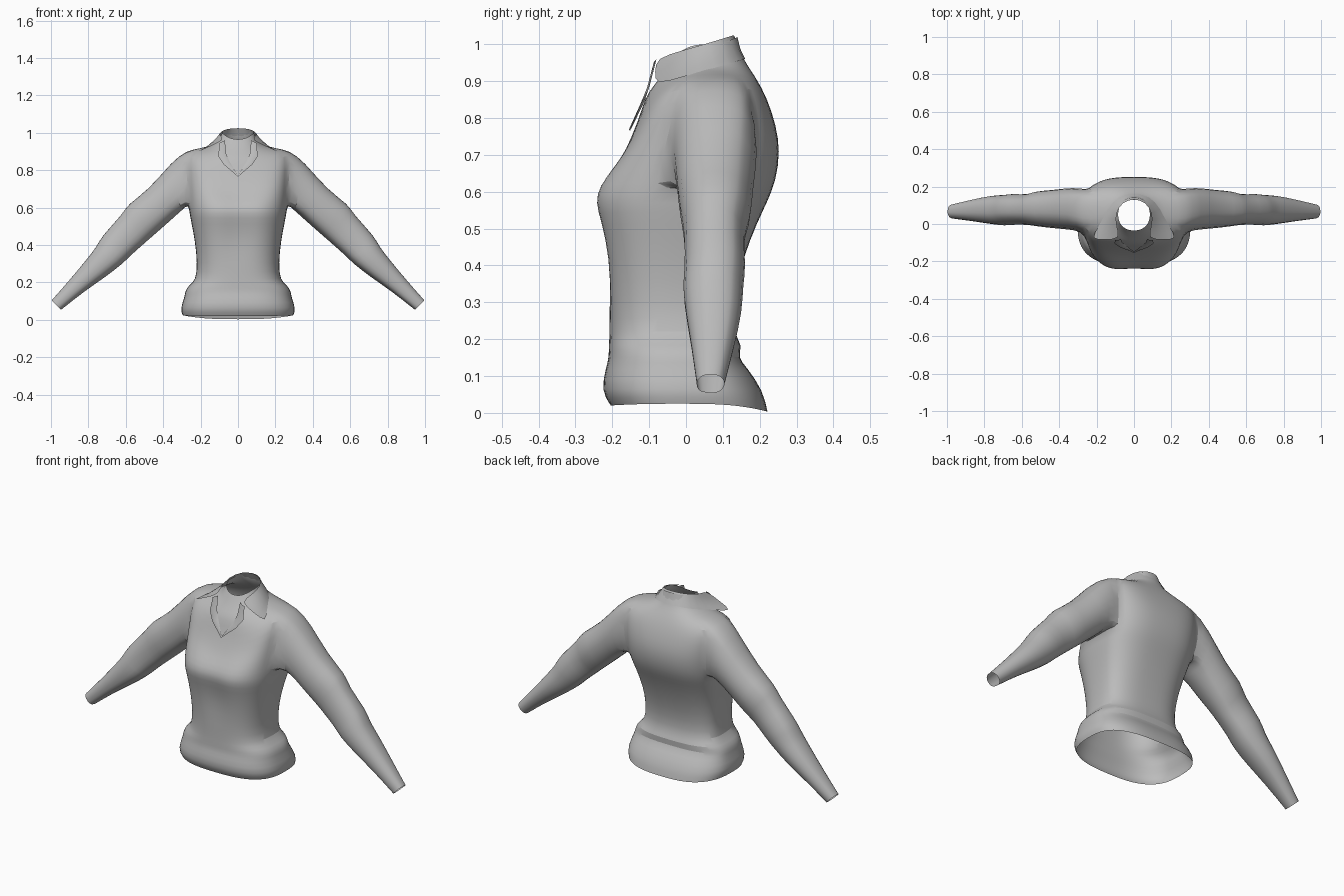
import bpy
import bmesh
from math import sin, cos, atan2, radians, exp
from mathutils import Vector

cube = bpy.data.objects.get("Cube")
if cube:
    bpy.data.objects.remove(cube, do_unlink=True)

fabric = bpy.data.materials.new("grey fabric")
fabric.use_nodes = True
GREY = (0.5, 0.5, 0.5, 1)
fabric.diffuse_color = GREY
fabric.node_tree.nodes["Principled BSDF"].inputs["Base Color"].default_value = GREY


def finish(name, bm, levels):
    """Turn a half mesh into a mirrored, smoothly shaded object."""
    bmesh.ops.recalc_face_normals(bm, faces=bm.faces)
    mesh = bpy.data.meshes.new(name)
    bm.to_mesh(mesh)
    bm.free()
    mesh.materials.append(fabric)
    obj = bpy.data.objects.new(name, mesh)
    bpy.context.collection.objects.link(obj)
    mirror = obj.modifiers.new("mirror", "MIRROR")
    mirror.use_clip = True
    if levels:
        subdivide = obj.modifiers.new("subdivide", "SUBSURF")
        subdivide.levels = subdivide.render_levels = levels
    bpy.ops.object.select_all(action="DESELECT")
    obj.select_set(True)
    bpy.context.view_layer.objects.active = obj
    bpy.ops.object.shade_smooth_by_angle(angle=radians(50))
    return obj


def strip(bm, lower, upper, skip=()):
    """Join two open rows of vertices with quads."""
    for i in range(len(lower) - 1):
        if i not in skip:
            bm.faces.new((lower[i], lower[i + 1], upper[i + 1], upper[i]))


# Level torso rows: height, half width, front y, side y, back y
trunk = [
    (.06, .31, -.232, 0, .21),
    (.125, .285, -.217, 0, .165),
    (.15, .285, -.21, 0, .14),
    (.185, .265, -.21, 0, .155),
    (.21, .226, -.208, 0, .13),
    (.3, .218, -.208, 0, .125),
    (.42, .23, -.22, 0, .155),
    (.52, .25, -.242, .02, .195),
    (.57, .26, -.258, .03, .22),
]
# Sloping rows: half width, then (y, z) at the front, side and back
hem = (.297, (-.205, .02), (0, .025), (.222, .003))
yoke = [
    (.265, (-.248, .615), (.05, .62), (.245, .63)),
    (.275, (-.205, .665), (.07, .72), (.256, .71)),
    (.28, (-.165, .71), (.08, .82), (.245, .78)),
    (.278, (-.13, .79), (.08, .905), (.22, .855)),
    (.2, (-.112, .855), (.07, .918), (.19, .91)),
    (.13, (-.09, .885), (.06, .935), (.165, .945)),
    (.1, (-.062, .92), (.055, .965), (.15, .975)),
    (.085, (-.035, .965), (.05, 1), (.14, 1.02)),
]
rows = [hem]
rows += [(w, (f, z), (s, z), (b, z)) for z, w, f, s, b in trunk]
rows += yoke
PIT = 1 + len(trunk)          # row at the armpit
TOP = PIT + 3                 # row at the shoulder
FRONT, BACK = 7, 12           # columns on either side of the armhole
STEPS = 18

# Torso: half rings from centre front to centre back
bm = bmesh.new()
grid = []
for r, (width, front, side, back) in enumerate(rows):
    power = .72 if r <= TOP else .9
    ring = []
    for i in range(STEPS + 1):
        t = radians(-90 + 180 * i / STEPS)
        x = width * max(0, cos(t)) ** power
        if i in (0, STEPS):
            x = 0
        end = front if t < 0 else back
        y = side[0] + (end[0] - side[0]) * abs(sin(t)) ** power
        z = side[1] + (end[1] - side[1]) * sin(t) ** 2
        # Shallow hollow between the two sides of the bust
        if t < 0 and PIT - 3 <= r <= PIT + 1:
            y += .018 * exp(-(x / .08) ** 2)
        ring.append(bm.verts.new((x, y, z)))
    grid.append(ring)
for r in range(len(grid) - 1):
    opening = range(FRONT, BACK) if PIT <= r < TOP else ()
    strip(bm, grid[r], grid[r + 1], opening)

# Armhole loop, whose angles drive every sleeve ring
loop = [grid[PIT][i] for i in range(FRONT, BACK)]
loop += [grid[r][BACK] for r in range(PIT, TOP)]
loop += [grid[TOP][i] for i in range(BACK, FRONT, -1)]
loop += [grid[r][FRONT] for r in range(TOP, PIT, -1)]
ys = [v.co.y for v in loop]
zs = [v.co.z for v in loop]
mid_y, half_y = (max(ys) + min(ys)) / 2, (max(ys) - min(ys)) / 2
mid_z, half_z = (max(zs) + min(zs)) / 2, (max(zs) - min(zs)) / 2
angles = [atan2((v.co.z - mid_z) / half_z, (v.co.y - mid_y) / half_y)
          for v in loop]

# Sleeve rings: upper (x, z), lower (x, z), front y, back y
sleeve = [
    ((.35, .855), (.295, .585), -.045, .205),
    ((.48, .695), (.385, .505), -.035, .187),
    ((.595, .618), (.465, .435), -.022, .182),
    ((.615, .57), (.5, .405), -.014, .16),
    ((.735, .445), (.58, .335), -.012, .168),
    ((.755, .395), (.61, .302), -.02, .16),
    ((.81, .325), (.71, .225), -.01, .158),
    ((.9, .215), (.82, .152), .008, .135),
    ((.997, .105), (.945, .053), .025, .107),
]
last = loop
for (ux, uz), (lx, lz), y0, y1 in sleeve:
    centre = Vector((ux + lx, y0 + y1, uz + lz)) / 2
    rise = Vector((ux - lx, 0, uz - lz)) / 2
    depth = Vector((0, y1 - y0, 0)) / 2
    ring = [bm.verts.new(centre + rise * sin(a) + depth * cos(a))
            for a in angles]
    strip(bm, last + last[:1], ring + ring[:1])
    last = ring
finish("shirt_body_and_sleeves", bm, 1)


def panel(name, inner, outer, levels, bulge=(0, 0, 0)):
    """Cloth panel between two edges, with a bowed middle line."""
    bm = bmesh.new()
    middle = [(Vector(a) + Vector(b)) / 2 + Vector(bulge)
              for a, b in zip(inner, outer)]
    lines = [[bm.verts.new(p) for p in line] for line in (inner, middle, outer)]
    strip(bm, lines[0], lines[1])
    strip(bm, lines[1], lines[2])
    return finish(name, bm, levels)


# Turned-down collar, from centre back to the pointed front tip
panel("collar",
      [(0, .135, 1.026), (.06, .12, 1.022), (.1, .06, 1.003),
       (.095, -.01, .983), (.07, -.082, .963)],
      [(0, .165, .963), (.085, .15, .957), (.14, .085, .938),
       (.185, -.01, .912), (.238, -.085, .888)], 1)

# Open neck facing that runs down to the point of the neckline
panel("neck_facing",
      [(.07, -.08, .96), (.064, -.098, .89), (.045, -.113, .845),
       (0, -.148, .772)],
      [(.1, -.084, .945), (.105, -.103, .875), (.075, -.125, .83),
       (0, -.152, .765)], 0, (0, -.005, 0))
